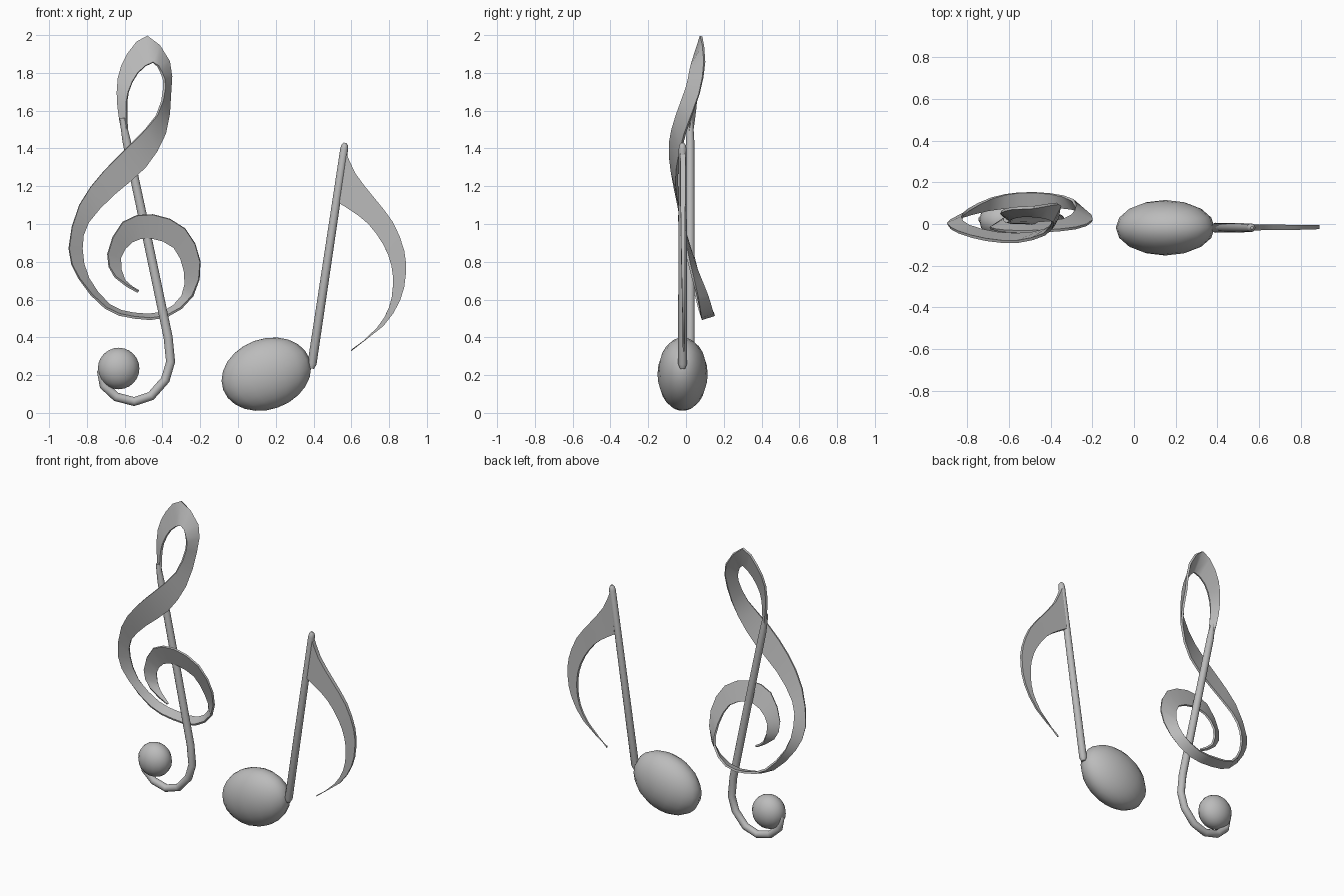
import bpy, bmesh, math
from mathutils import Vector

if "Cube" in bpy.data.objects:
    bpy.data.objects.remove(bpy.data.objects["Cube"], do_unlink=True)

GREY = (0.5, 0.5, 0.5, 1.0)
grey = bpy.data.materials.new("plain grey")
grey.use_nodes = True
grey.diffuse_color = GREY
grey.node_tree.nodes["Principled BSDF"].inputs["Base Color"].default_value = GREY


def finish(bm, name, angle):
    """Turn a bmesh into a smooth-shaded grey object."""
    bmesh.ops.recalc_face_normals(bm, faces=bm.faces)
    mesh = bpy.data.meshes.new(name)
    bm.to_mesh(mesh)
    bm.free()
    mesh.materials.append(grey)
    obj = bpy.data.objects.new(name, mesh)
    bpy.context.collection.objects.link(obj)
    bpy.ops.object.select_all(action='DESELECT')
    obj.select_set(True)
    bpy.context.view_layer.objects.active = obj
    bpy.ops.object.shade_smooth_by_angle(angle=math.radians(angle))
    return obj


def loft(name, rings, angle):
    """Skin a list of point rings and cap both ends."""
    bm = bmesh.new()
    rows = [[bm.verts.new(p) for p in ring] for ring in rings]
    n = len(rows[0])
    for a, b in zip(rows, rows[1:]):
        for i in range(n):
            j = (i + 1) % n
            bm.faces.new((a[i], a[j], b[j], b[i]))
    bm.faces.new(rows[0][::-1])
    bm.faces.new(rows[-1])
    return finish(bm, name, angle)


def refine(pts, steps):
    """Catmull-Rom subdivision of a list of vectors."""
    out = []
    for i in range(len(pts) - 1):
        p0, p1, p2 = pts[max(i - 1, 0)], pts[i], pts[i + 1]
        p3 = pts[min(i + 2, len(pts) - 1)]
        for s in range(steps):
            t = s / steps
            out.append(0.5 * (2 * p1 + (p2 - p0) * t
                              + (2 * p0 - 5 * p1 + 4 * p2 - p3) * t ** 2
                              + (3 * p1 - p0 - 3 * p2 + p3) * t ** 3))
    return out + [pts[-1]]


def ribbon(name, rows, thick_start, thick_end, steps=2):
    """Band between two edges; each row holds both edge points."""
    a = refine([Vector(r[:3]) for r in rows], steps)
    b = refine([Vector(r[3:]) for r in rows], steps)
    last = len(a) - 1
    rings = []
    for i in range(last + 1):
        lo, hi = max(i - 1, 0), min(i + 1, last)
        along = (a[hi] + b[hi]) - (a[lo] + b[lo])
        half = (thick_start + (thick_end - thick_start) * i / last) / 2
        off = along.cross(b[i] - a[i]).normalized() * half
        rings.append([a[i] + off, b[i] + off, b[i] - off, a[i] - off])
    return loft(name, rings, 40)


def tube(name, path, sides=12):
    """Round tube through (x, z, radius) points lying in one depth plane."""
    depth, pts = path
    rings = []
    for i, (x, z, r) in enumerate(pts):
        x0, z0, _ = pts[max(i - 1, 0)]
        x1, z1, _ = pts[min(i + 1, len(pts) - 1)]
        side = Vector((z1 - z0, 0, x0 - x1)).normalized()
        rings.append([Vector((x, depth, z))
                      + (side * math.cos(u) + Vector((0, 1, 0)) * math.sin(u)) * r
                      for u in (2 * math.pi * k / sides for k in range(sides))])
    return loft(name, rings, 50)


def ellipsoid(name, centre, radii, tilt=0.0):
    bm = bmesh.new()
    bmesh.ops.create_uvsphere(bm, u_segments=16, v_segments=12, radius=1)
    obj = finish(bm, name, 60)
    obj.location, obj.scale = centre, radii
    obj.rotation_euler = (0, -math.radians(tilt), 0)
    return obj


# Clef: winding band from the inner spiral tip up to the top loop
ribbon("clef_ribbon", [
    (-.530, .000, .640, -.525, .010, .645),
    (-.650, -.010, .720, -.600, .030, .700),
    (-.690, -.020, .840, -.622, .020, .820),
    (-.610, -.035, 1.01, -.560, .010, .905),
    (-.450, -.035, 1.05, -.460, .005, .925),
    (-.280, -.020, .975, -.340, .020, .875),
    (-.200, .015, .800, -.285, .060, .750),
    (-.240, .060, .620, -.295, .115, .620),
    (-.380, .080, .510, -.400, .145, .530),
    (-.550, .080, .505, -.550, .150, .525),
    (-.700, .065, .555, -.680, .125, .570),
    (-.840, .030, .710, -.790, .070, .710),
    (-.895, .000, .870, -.825, .030, .870),
    (-.840, -.040, 1.10, -.790, -.010, 1.01),
    (-.710, -.075, 1.28, -.650, -.045, 1.16),
    (-.560, -.085, 1.43, -.490, -.045, 1.30),
    (-.430, -.050, 1.575, -.385, -.005, 1.48),
    (-.390, .000, 1.72, -.360, .070, 1.69),
    (-.405, .020, 1.80, -.365, .098, 1.86),
    (-.450, .035, 1.855, -.480, .080, 1.995),
    (-.530, .040, 1.80, -.585, .075, 1.90),
    (-.580, .030, 1.70, -.635, .060, 1.77),
    (-.590, .020, 1.60, -.635, .050, 1.62),
    (-.585, .010, 1.48, -.615, .035, 1.50)], .012, .014)

# Clef: long straight stroke ending in a hook
tube("clef_stem", (.022, [
    (-.612, 1.56, .015), (-.590, 1.44, .022), (-.475, .90, .024),
    (-.370, .40, .024), (-.357, .27, .024), (-.385, .175, .024),
    (-.460, .090, .024), (-.550, .060, .024), (-.645, .085, .024),
    (-.710, .145, .024), (-.725, .215, .022), (-.690, .275, .012)]))
ellipsoid("clef_ball", (-.632, .018, .235), (.11, .092, .11))

# Note: tilted head, stem with rounded tip, curved flag
ellipsoid("note_head", (.15, -.018, .205), (.243, .133, .187), 20)
tube("note_stem", (-.018, [
    (.388, .235, .014), (.392, .26, .024), (.562, 1.395, .021),
    (.565, 1.418, .017), (.566, 1.430, .007)]))
ribbon("note_flag", [
    (.565, -.016, 1.40, .535, -.016, 1.11),
    (.620, -.016, 1.27, .600, -.016, 1.07),
    (.720, -.016, 1.14, .690, -.016, 1.00),
    (.820, -.016, 1.01, .770, -.016, .89),
    (.880, -.015, .86, .812, -.015, .78),
    (.888, -.014, .73, .820, -.014, .67),
    (.860, -.013, .60, .800, -.013, .56),
    (.770, -.012, .46, .735, -.012, .45),
    (.600, -.012, .335, .597, -.012, .325)], .03, .01)
